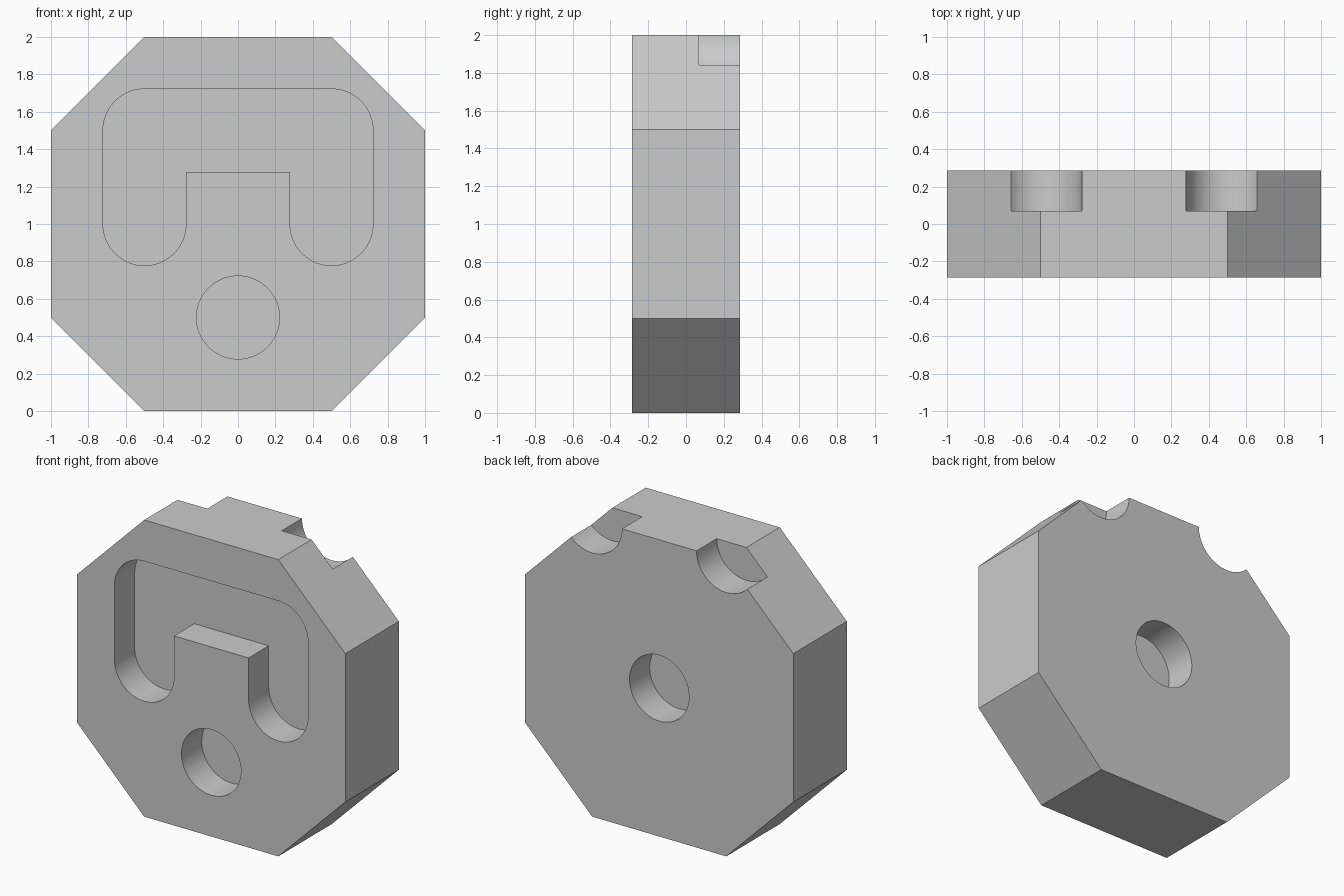
import bpy, bmesh, math
from mathutils import Vector

cube = bpy.data.objects.get("Cube")
if cube:
    bpy.data.objects.remove(cube, do_unlink=True)

HALF = 0.285      # half thickness of the block
DEPTH = 0.215     # depth of every recess
R = 0.222         # radius of every recess
OVER = 0.1        # how far cutters stick out of the block

grey = bpy.data.materials.new("plain grey")
grey.use_nodes = True
colour = (0.6, 0.6, 0.6, 1)
grey.diffuse_color = colour
bsdf = next(n for n in grey.node_tree.nodes if n.type == "BSDF_PRINCIPLED")
bsdf.inputs["Base Color"].default_value = colour


def arc(cx, cz, start, end, steps):
    """Points (x, z) on an arc, angles in degrees."""
    angles = [math.radians(start + (end - start) * i / steps) for i in range(steps + 1)]
    return [(cx + R * math.cos(a), cz + R * math.sin(a)) for a in angles]


def prism(name, outline, y0, y1):
    """Extrude an (x, z) outline from y0 to y1."""
    bm = bmesh.new()
    face = bm.faces.new([bm.verts.new((x, y0, z)) for x, z in outline])
    top = bmesh.ops.extrude_face_region(bm, geom=[face])["geom"]
    moved = [v for v in top if isinstance(v, bmesh.types.BMVert)]
    bmesh.ops.translate(bm, verts=moved, vec=Vector((0, y1 - y0, 0)))
    bmesh.ops.recalc_face_normals(bm, faces=bm.faces)
    mesh = bpy.data.meshes.new(name)
    bm.to_mesh(mesh)
    bm.free()
    mesh.materials.append(grey)
    obj = bpy.data.objects.new(name, mesh)
    bpy.context.collection.objects.link(obj)
    return obj


def disc(cx, cz):
    return arc(cx, cz, 0, 360, 64)[:-1]


# Octagonal block
block = prism("octagonal_block",
              [(-.5, 0), (.5, 0), (1, .5), (1, 1.5), (.5, 2), (-.5, 2), (-1, 1.5), (-1, .5)],
              -HALF, HALF)

# Arch-shaped pocket: round outer corners and leg ends, square inner corners
right_half = [(.5 - R, 1.5 - R)] + arc(.5, 1, 180, 360, 32) + arc(.5, 1.5, 0, 90, 16)
arch = right_half + [(-x, z) for x, z in reversed(right_half)]

front = (-HALF - OVER, -HALF + DEPTH)
back = (HALF - DEPTH, HALF + OVER)
cutters = [
    prism("arch_pocket_cutter", arch, *front),
    prism("front_hole_cutter", disc(0, .5), *front),
    prism("back_hole_cutter", disc(0, 1), *back),
    prism("left_notch_cutter", disc(.5, 2), *back),
    prism("right_notch_cutter", disc(-.5, 2), *back),
]

# Cut the recesses, then drop the cutters
bpy.ops.object.select_all(action="DESELECT")
bpy.context.view_layer.objects.active = block
block.select_set(True)
for cutter in cutters:
    cutter.hide_render = True
    mod = block.modifiers.new(cutter.name, "BOOLEAN")
    mod.operation = "DIFFERENCE"
    mod.solver = "EXACT"
    mod.object = cutter
    bpy.ops.object.modifier_apply(modifier=mod.name)
    bpy.data.objects.remove(cutter, do_unlink=True)

bpy.ops.object.shade_smooth_by_angle(angle=math.radians(30))
